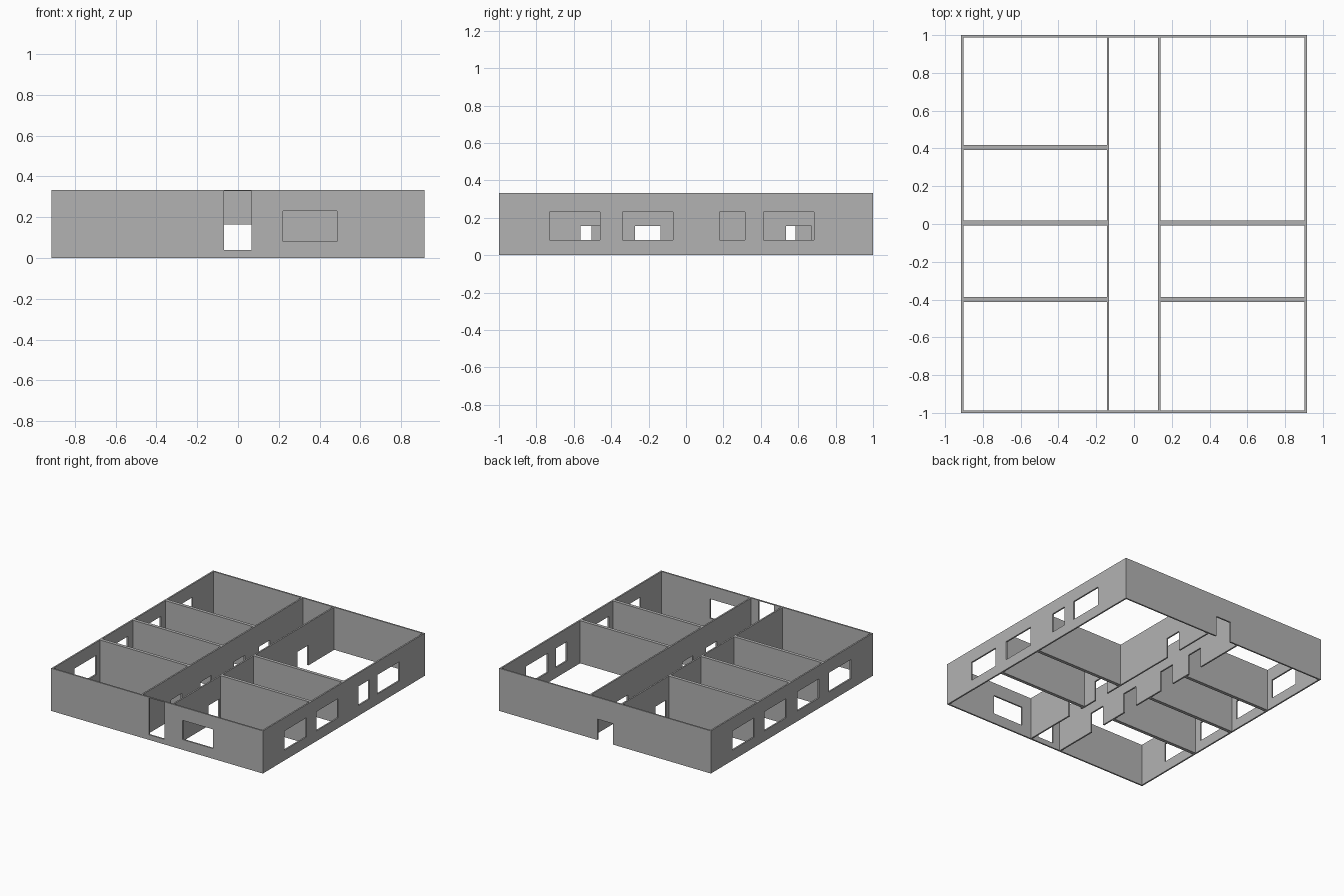
import bpy
import bmesh
from mathutils import Vector

if "Cube" in bpy.data.objects:
    bpy.data.objects.remove(bpy.data.objects["Cube"], do_unlink=True)

HEIGHT = 0.333
HALF_X, HALF_Y = 0.915, 1.0
THIN, THICK = 0.012, 0.026
HALL = 0.128  # half the clear width of the hallway

grey = bpy.data.materials.new("wall_grey")
grey.use_nodes = True
colour = (0.45, 0.45, 0.45, 1)
grey.diffuse_color = colour
grey.node_tree.nodes["Principled BSDF"].inputs["Base Color"].default_value = colour


def wall(name, axis, start, end, offset, thickness, openings=()):
    """Wall along an axis, offset is its lower side; openings are (from, to, bottom, top)."""
    along = sorted({start, end, *(v for o in openings for v in o[:2])})
    up = sorted({0, HEIGHT, *(v for o in openings for v in o[2:])})
    bm = bmesh.new()
    grid = {}

    def vert(a, z):
        if (a, z) not in grid:
            grid[a, z] = bm.verts.new((a, offset, z) if axis == "x" else (offset, a, z))
        return grid[a, z]

    for a, b in zip(along, along[1:]):
        for c, d in zip(up, up[1:]):
            mid_a, mid_z = (a + b) / 2, (c + d) / 2
            if any(o[0] < mid_a < o[1] and o[2] < mid_z < o[3] for o in openings):
                continue
            bm.faces.new([vert(a, c), vert(b, c), vert(b, d), vert(a, d)])
    # Give the sheet its thickness
    extruded = bmesh.ops.extrude_face_region(bm, geom=bm.faces[:], use_keep_orig=True)
    moved = [g for g in extruded["geom"] if isinstance(g, bmesh.types.BMVert)]
    shift = Vector((0, thickness, 0) if axis == "x" else (thickness, 0, 0))
    bmesh.ops.translate(bm, verts=moved, vec=shift)
    bmesh.ops.recalc_face_normals(bm, faces=bm.faces[:])
    mesh = bpy.data.meshes.new(name)
    bm.to_mesh(mesh)
    bm.free()
    mesh.materials.append(grey)
    bpy.context.collection.objects.link(bpy.data.objects.new(name, mesh))


def windows(*spans):
    return [(a, b, 0.08, 0.23) for a, b in spans]


def doors(*starts):
    return [(a, a + 0.135, 0, 0.157) for a in starts]


# Front and back walls
wall("front_wall", "x", -HALF_X, HALF_X, -HALF_Y, THIN,
     [(-0.068, 0.066, 0.04, 0.328)] + windows((0.22, 0.485)))
wall("back_wall", "x", -HALF_X, HALF_X, HALF_Y - THIN, THIN,
     [(-0.068, 0.066, 0, 0.163)])

# Outer side walls with windows
inner_y = HALF_Y - THIN
wall("left_outer_wall", "y", -inner_y, inner_y, HALF_X - THIN, THIN,
     windows((-0.73, -0.46), (-0.34, -0.07), (0.18, 0.315), (0.415, 0.685)))
wall("right_outer_wall", "y", -inner_y, inner_y, -HALF_X, THIN,
     windows((-0.73, -0.46), (-0.335, -0.07), (0.07, 0.34), (0.465, 0.73)))

# Hallway walls with a doorway into each room
wall("left_hall_wall", "y", -inner_y, inner_y, HALL, THIN,
     doors(-0.565, -0.272, 0.535))
wall("right_hall_wall", "y", -inner_y, inner_y, -HALL - THIN - 0.004, THIN,
     doors(-0.64, -0.272, 0.137, 0.45))

# Partitions between the rooms
for i, y in enumerate((-0.4, 0.005)):
    wall(f"left_partition_{i + 1}", "x", HALL + THIN, HALF_X - THIN, y - THICK / 2, THICK)
for i, y in enumerate((-0.4, 0.005, 0.405)):
    wall(f"right_partition_{i + 1}", "x", THIN - HALF_X, -HALL - THIN - 0.004,
         y - THICK / 2, THICK)
